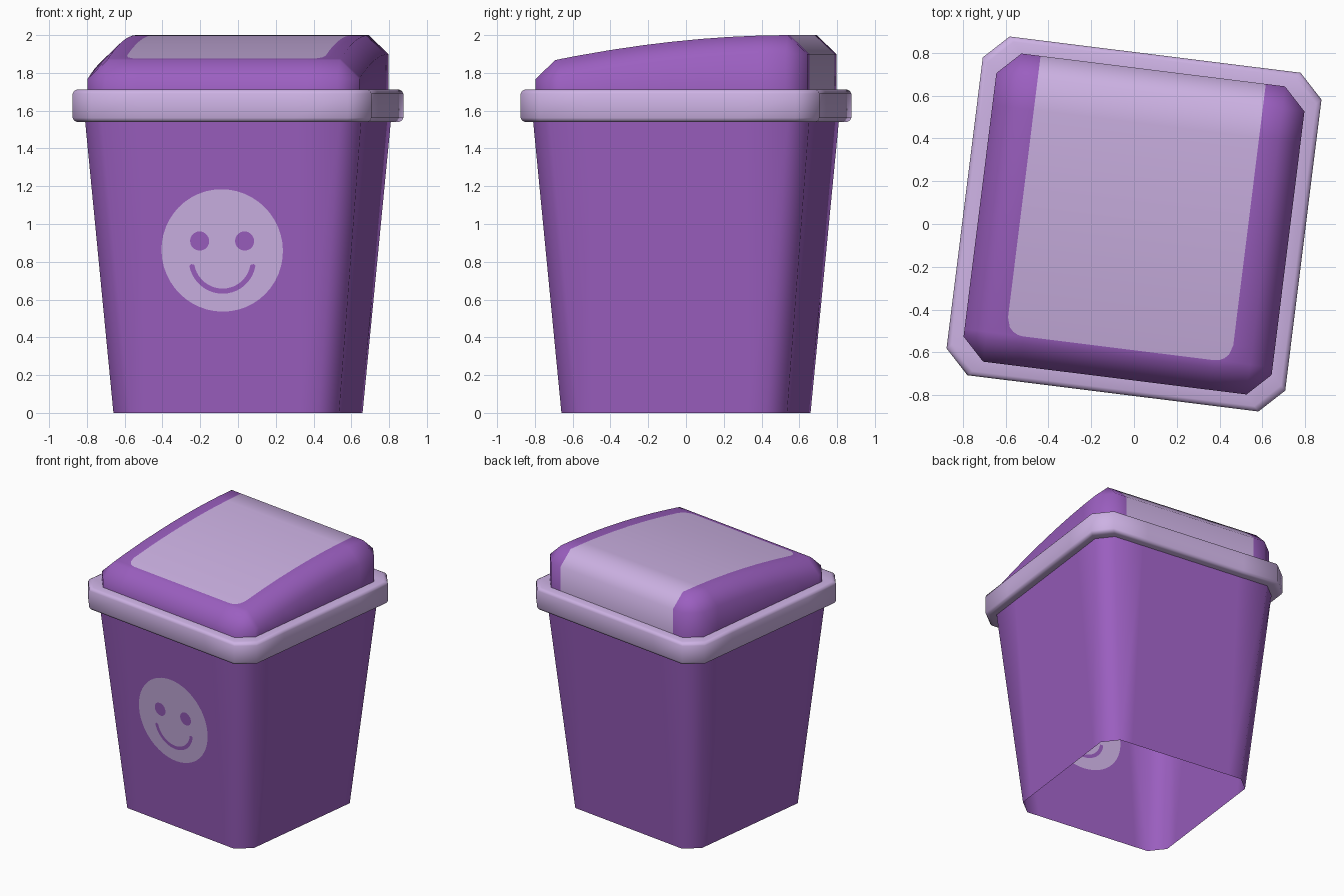
import bpy, bmesh, math
from mathutils import Matrix, Vector

if "Cube" in bpy.data.objects:
    bpy.data.objects.remove(bpy.data.objects["Cube"])

TURN = Matrix.Rotation(math.radians(-7.1), 4, 'Z')   # whole bin is turned slightly


def material(name, rgb):
    m = bpy.data.materials.new(name)
    m.diffuse_color = (*rgb, 1)
    m.use_nodes = True
    m.node_tree.nodes["Principled BSDF"].inputs["Base Color"].default_value = m.diffuse_color
    return m


PURPLE = material("purple", (0.328, 0.114, 0.527))
LILAC = material("lilac", (0.61, 0.445, 0.775))


def finish(bm, name, mats):
    bmesh.ops.remove_doubles(bm, verts=bm.verts, dist=0.0005)
    bmesh.ops.recalc_face_normals(bm, faces=bm.faces)
    bm.transform(TURN)
    me = bpy.data.meshes.new(name)
    bm.to_mesh(me)
    bm.free()
    for m in mats:
        me.materials.append(m)
    ob = bpy.data.objects.new(name, me)
    bpy.context.collection.objects.link(ob)
    bpy.ops.object.select_all(action='DESELECT')
    ob.select_set(True)
    bpy.context.view_layer.objects.active = ob
    bpy.ops.object.shade_smooth_by_angle(angle=math.radians(60))


def ring(bm, h, c, z, flat=0.4):
    """Square with cut corners, four points per side, front side first."""
    side = [(-(h - c), -h), (-flat, -h), (flat, -h), (h - c, -h)]
    pts = []
    for k in range(4):
        r = Matrix.Rotation(k * math.pi / 2, 3, 'Z')
        pts += [r @ Vector((x, y, z)) for x, y in side]
    return [bm.verts.new(p) for p in pts]


def bridge(bm, a, b, skip=()):
    n = len(a)
    for i in range(n):
        if i not in skip:
            bm.faces.new((a[i], a[(i + 1) % n], b[(i + 1) % n], b[i]))


# --- body: open tapered shell with the smiling face cut into the front wall
def half(z):
    return 0.602 + 0.087 * z


bm = bmesh.new()
TOP = 1.62
low = ring(bm, half(0), 0.1, 0)
high = ring(bm, half(TOP), 0.1, TOP)
bridge(bm, low, high, skip=(1,))
CZ = 0.86


def loop(points):
    vs = [bm.verts.new((u, -half(CZ + v), CZ + v)) for u, v in points]
    return vs, [bm.edges.new((vs[i - 1], vs[i])) for i in range(len(vs))]


def circle(u, v, r, n):
    return [(u + r * math.cos(2 * math.pi * i / n), v + r * math.sin(2 * math.pi * i / n))
            for i in range(n)]


def arc(r, a0, a1, n):
    return [(r * math.cos(math.radians(a0 + (a1 - a0) * i / n)),
             -0.05 + r * math.sin(math.radians(a0 + (a1 - a0) * i / n))) for i in range(n + 1)]


def fill(edges, mat):
    res = bmesh.ops.triangle_fill(bm, use_beauty=True, edges=edges, normal=(0, -1, 0.087))
    for f in res["geom"]:
        if isinstance(f, bmesh.types.BMFace):
            f.material_index = mat


disc, disc_e = loop(circle(0, 0, 0.324, 48))
marks = [loop(circle(s * 0.12, 0.05, 0.051, 20)) for s in (-1, 1)]
cap_r, cap_l = (0.167, -0.072), (-0.167, -0.072)
marks.append(loop(arc(0.179, 190, 350, 20) + [cap_r] + arc(0.152, 350, 190, 20) + [cap_l]))

panel = [low[1], low[2], high[2], high[1]]
panel_e = []
for i in range(4):
    pair = (panel[i - 1], panel[i])
    panel_e.append(bm.edges.get(pair) or bm.edges.new(pair))
fill(panel_e + disc_e, 0)
fill(disc_e + [e for m in marks for e in m[1]], 1)
for vs, _ in marks:
    bm.faces.new(vs).material_index = 0
finish(bm, "bin_body", [PURPLE, LILAC])

# --- rim: closed ring with softened outer edges
bm = bmesh.new()
profile = [(0.70, 1.54), (0.775, 1.54), (0.79, 1.547), (0.797, 1.562),
           (0.797, 1.69), (0.79, 1.705), (0.775, 1.712), (0.70, 1.712)]
rings = [ring(bm, h, 0.112, z) for h, z in profile]
for i in range(len(rings)):
    bridge(bm, rings[i - 1], rings[i])
finish(bm, "rim", [LILAC])

# --- lid: bevelled box with an arched top, lilac panel running over the back
H, B, Z0, E = 0.725, 0.62, 1.68, 0.53


def arch(y):
    t = (min(max(y, -B), B) + B) / (2 * B)
    return 1.868 + 0.132 * (1 - (1 - t) ** 1.9)


def panel_edge(y):
    r, start = 0.08, -0.585
    t = min(max((y - start) / r, 0), 1)
    return E - r + r * math.sqrt(1 - (1 - t) ** 2)


bm = bmesh.new()
ys = [-B, -0.585, -0.581, -0.57, -0.55, -0.505, -0.33, -0.15, 0, 0.16, 0.31, 0.47, B]


def end_section(y, z_low, z_high):
    e = panel_edge(y)
    xs = [-B, -B, -B, -e, e, B, B, B]
    return [(x, y, z_low if i in (0, 7) else z_high) for i, x in enumerate(xs)]


sections = [end_section(-H, Z0, Z0), end_section(-H, Z0, arch(-H) - 0.1)]
for y in ys:
    e, z = panel_edge(y), arch(y)
    sections.append([(-H, y, Z0), (-H, y, z - 0.1), (-B, y, z), (-e, y, z),
                     (e, y, z), (B, y, z), (H, y, z - 0.1), (H, y, Z0)])
sections += [end_section(H, Z0, arch(H) - 0.1), end_section(H, Z0, Z0)]
rows = [[bm.verts.new(p) for p in s] for s in sections]
for a, b in zip(rows, rows[1:]):
    for i in range(7):
        f = bm.faces.new((a[i], a[i + 1], b[i + 1], b[i]))
        f.material_index = int(i == 3 and a[3].co.y > -0.59)
finish(bm, "lid", [PURPLE, LILAC])
